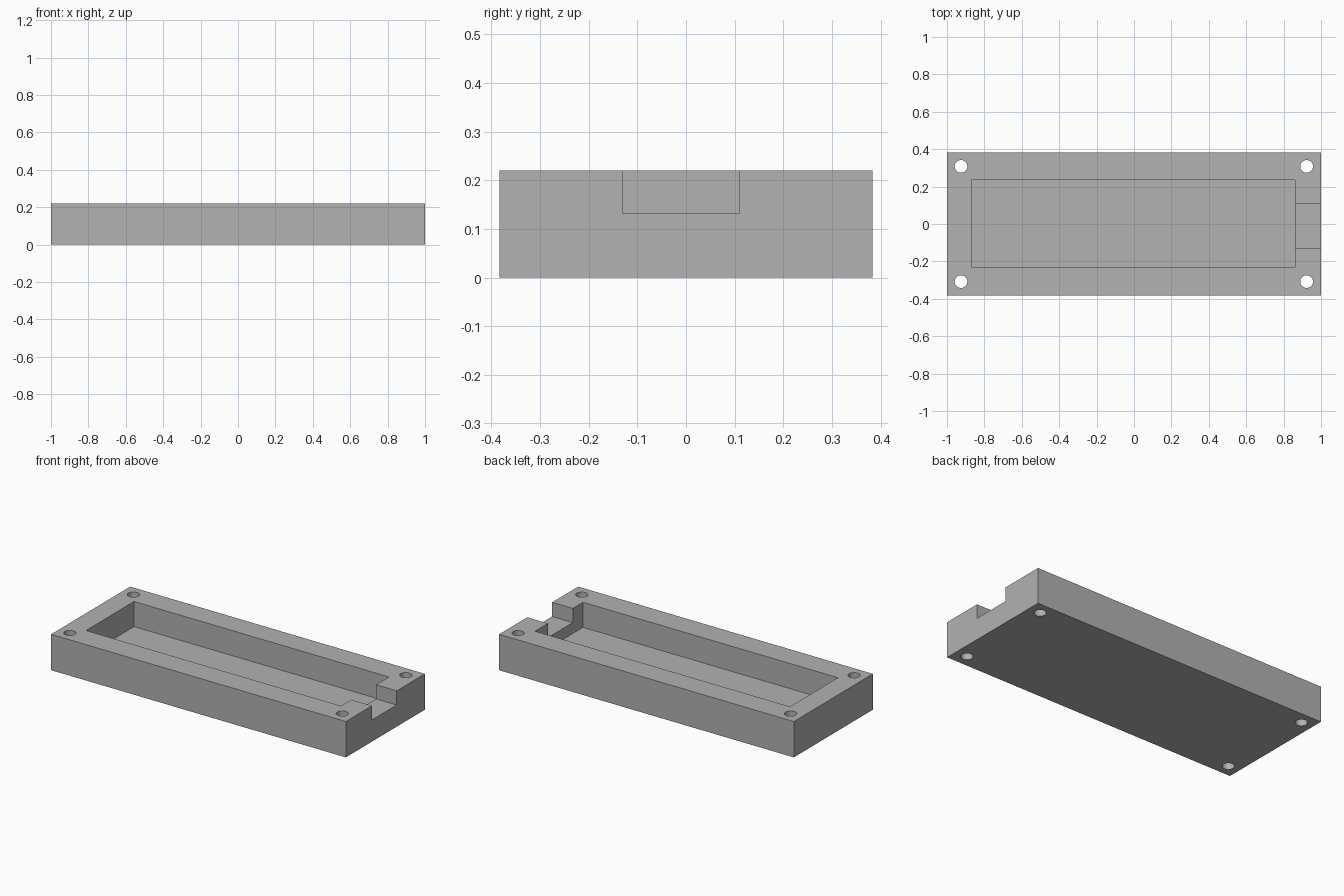
import bpy
import math

cube = bpy.data.objects.get("Cube")
if cube:
    bpy.data.objects.remove(cube, do_unlink=True)

HEIGHT = 0.22
ABOVE = HEIGHT + 0.1

grey = bpy.data.materials.new("plain grey")
grey.use_nodes = True
colour = (0.445, 0.445, 0.445, 1)
grey.diffuse_color = colour
grey.node_tree.nodes["Principled BSDF"].inputs["Base Color"].default_value = colour


def block(name, low, high):
    """Box spanning two opposite corners."""
    centre = [(a + b) / 2 for a, b in zip(low, high)]
    bpy.ops.mesh.primitive_cube_add(size=1, location=centre)
    obj = bpy.context.object
    obj.name = name
    obj.scale = [b - a for a, b in zip(low, high)]
    bpy.ops.object.transform_apply(location=True, rotation=False, scale=True)
    obj.data.materials.append(grey)
    return obj


def cut(target, cutter):
    """Subtract the cutter, then discard it."""
    cutter.hide_render = True
    mod = target.modifiers.new(cutter.name, "BOOLEAN")
    mod.operation = "DIFFERENCE"
    mod.solver = "EXACT"
    mod.object = cutter
    bpy.context.view_layer.objects.active = target
    bpy.ops.object.modifier_apply(modifier=mod.name)
    bpy.data.objects.remove(cutter, do_unlink=True)


# Solid tray body
tray = block("tray", (-1, -0.383, 0), (1, 0.383, HEIGHT))

# Main pocket and the cable notch through the end wall
cut(tray, block("pocket_cutter", (-0.87, -0.23, 0.066), (0.86, 0.235, ABOVE)))
cut(tray, block("notch_cutter", (0.8, -0.131, 0.133), (1.1, 0.11, ABOVE)))

# Screw holes through the four corners
for x in (-0.925, 0.923):
    for y in (-0.308, 0.308):
        bpy.ops.mesh.primitive_cylinder_add(
            vertices=32, radius=0.034, depth=1, location=(x, y, HEIGHT / 2))
        hole = bpy.context.object
        hole.name = "screw_hole_cutter"
        hole.data.materials.append(grey)
        cut(tray, hole)

# Smooth hole walls, crisp box edges
bpy.ops.object.select_all(action="DESELECT")
tray.select_set(True)
bpy.context.view_layer.objects.active = tray
bpy.ops.object.shade_smooth_by_angle(angle=math.radians(30))
